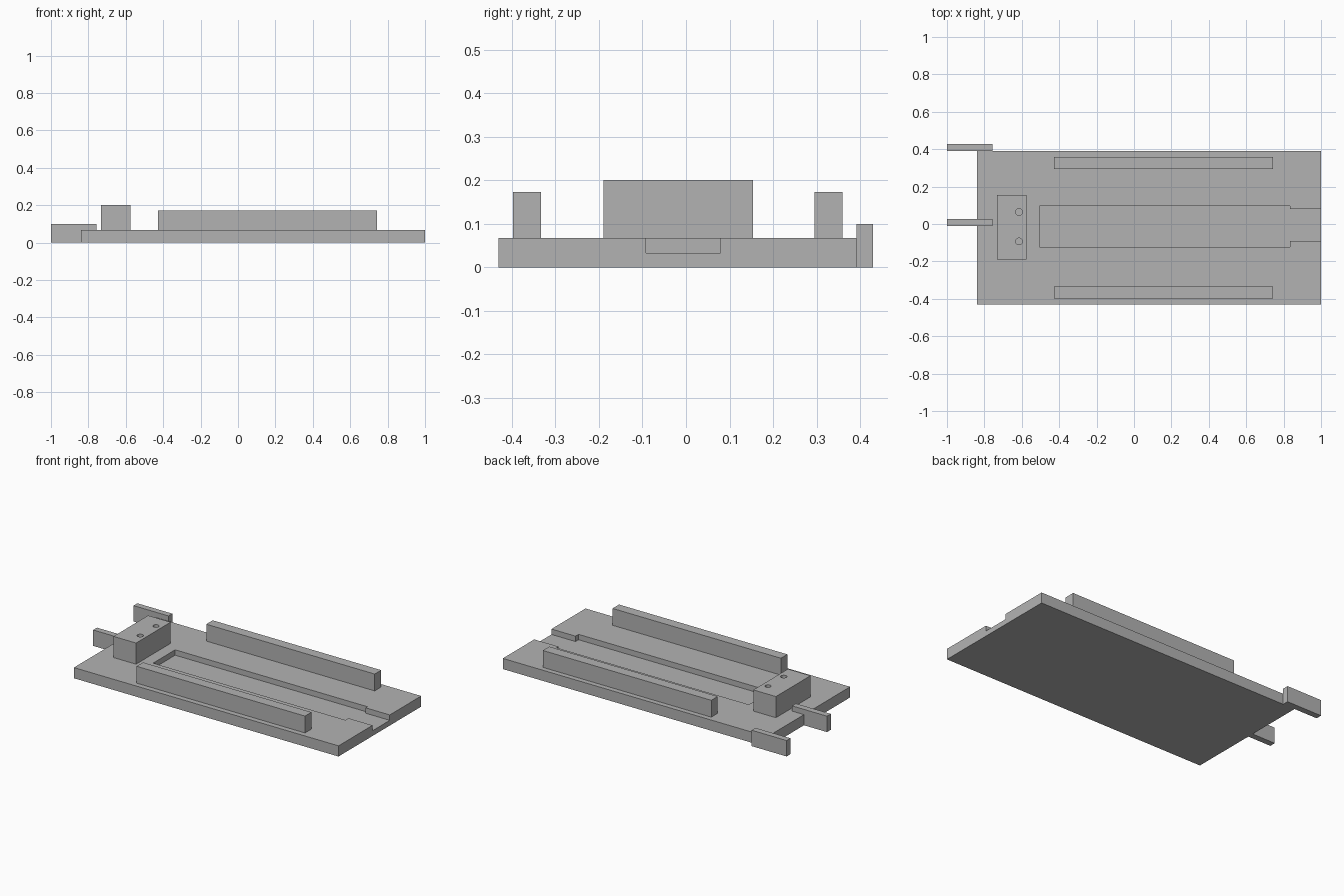
import bpy, bmesh

if "Cube" in bpy.data.objects:
    bpy.data.objects.remove(bpy.data.objects["Cube"])

grey = bpy.data.materials.new("plain grey")
grey.diffuse_color = (0.45, 0.45, 0.45, 1)
grey.use_nodes = True
grey.node_tree.nodes["Principled BSDF"].inputs["Base Color"].default_value = grey.diffuse_color


def prism(name, outline, z0, z1):
    """Extrude a counter-clockwise outline from z0 up to z1."""
    bm = bmesh.new()
    face = bm.faces.new([bm.verts.new((x, y, z0)) for x, y in outline])
    top = bmesh.ops.extrude_face_region(bm, geom=[face])["geom"]
    bmesh.ops.translate(bm, vec=(0, 0, z1 - z0),
                        verts=[v for v in top if isinstance(v, bmesh.types.BMVert)])
    bmesh.ops.recalc_face_normals(bm, faces=bm.faces)
    mesh = bpy.data.meshes.new(name)
    bm.to_mesh(mesh)
    bm.free()
    mesh.materials.append(grey)
    obj = bpy.data.objects.new(name, mesh)
    bpy.context.collection.objects.link(obj)
    return obj


def box(name, x0, x1, y0, y1, z0, z1):
    return prism(name, [(x0, y0), (x1, y0), (x1, y1), (x0, y1)], z0, z1)


def cut(target, cutter):
    """Subtract the cutter, then remove it."""
    mod = target.modifiers.new("cut", 'BOOLEAN')
    mod.operation = 'DIFFERENCE'
    mod.solver = 'EXACT'
    mod.object = cutter
    bpy.context.view_layer.objects.active = target
    bpy.ops.object.modifier_apply(modifier=mod.name)
    bpy.data.objects.remove(cutter)


# Base plate with a stepped channel that runs out of the right end
base = box("base_plate", -0.84, 1.0, -0.43, 0.391, 0, 0.067)
channel = [(-0.505, -0.122), (0.833, -0.122), (0.833, -0.092), (1.1, -0.092),
           (1.1, 0.079), (0.833, 0.079), (0.833, 0.097), (-0.505, 0.097)]
cut(base, prism("channel_cutter", channel, 0.033, 0.2))

# Long guide rails on both sides
for name, y in (("front_rail", -0.397), ("back_rail", 0.295)):
    box(name, -0.427, 0.744, y, y + 0.064, 0.067, 0.173)

# End block with two drilled holes
block = box("end_block", -0.733, -0.576, -0.19, 0.154, 0.067, 0.2)
for y in (-0.093, 0.064):
    bpy.ops.mesh.primitive_cylinder_add(vertices=32, radius=0.018, depth=0.2,
                                        location=(-0.615, y, 0.18))
    cut(block, bpy.context.object)

# Tabs sticking out past the left end
for name, y in (("middle_tab", -0.01), ("back_tab", 0.391)):
    box(name, -1.0, -0.757, y, y + 0.038, 0, 0.1)
